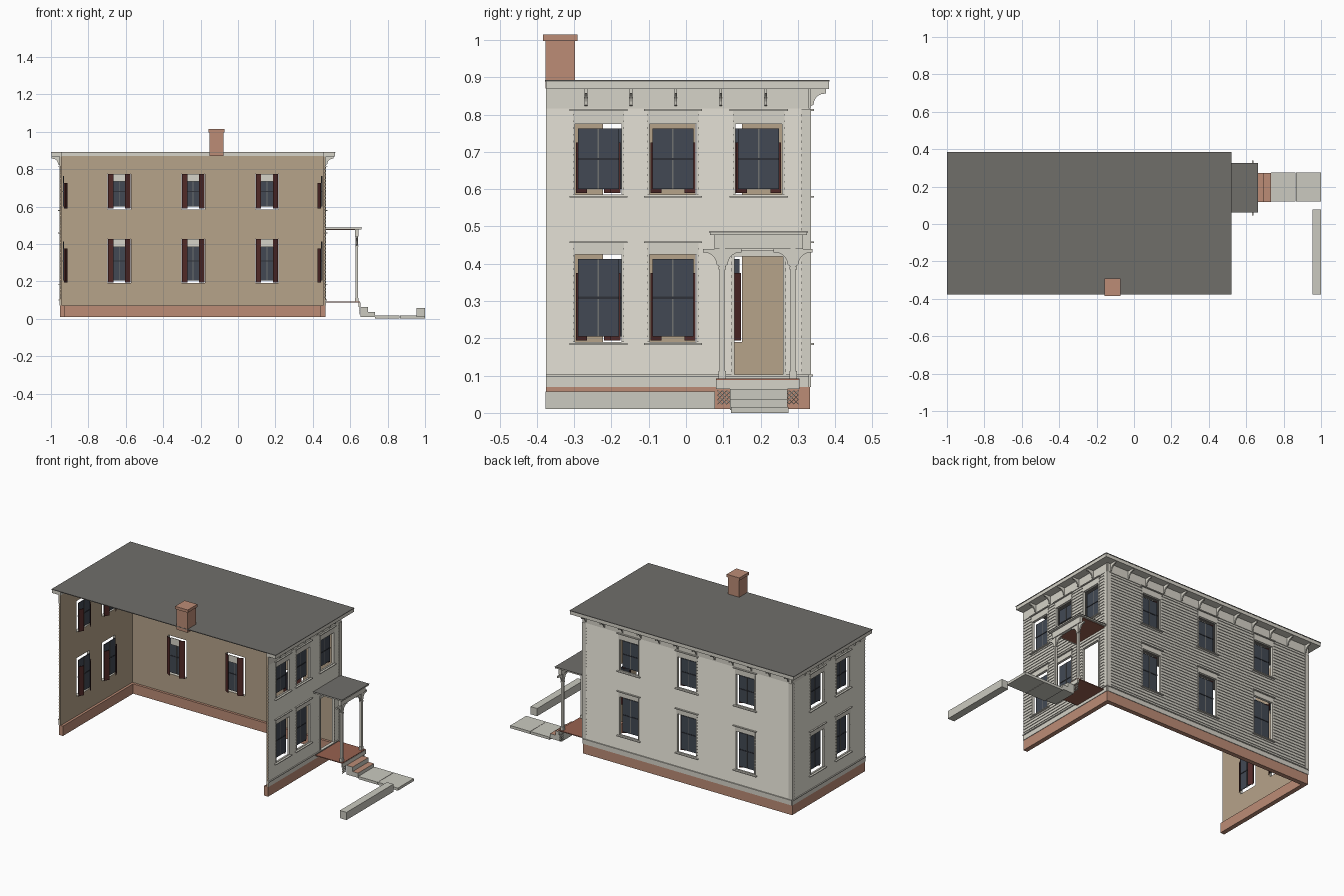
import bpy, bmesh, math
from mathutils import Vector

if "Cube" in bpy.data.objects:
    bpy.data.objects.remove(bpy.data.objects["Cube"])


def material(name, r, g, b):
    m = bpy.data.materials.new(name)
    lin = [((c / 255 + 0.055) / 1.055) ** 2.4 for c in (r, g, b)]
    m.diffuse_color = (*lin, 1)
    m.use_nodes = True
    m.node_tree.nodes["Principled BSDF"].inputs["Base Color"].default_value = m.diffuse_color
    return m


GREY = material("warm_grey_paint", 214, 211, 200)
TAN = material("tan_plaster", 182, 163, 138)
ROOF = material("dark_roof", 112, 110, 106)
BRICK = material("brick", 188, 140, 118)
GLASS = material("blue_grey_glass", 66, 73, 84)
RED = material("dark_red", 82, 42, 40)
BAR = material("sash_bar_grey", 112, 113, 112)
RAIL = material("dark_sash_rail", 46, 49, 56)
STONE = material("pale_stone", 203, 202, 192)
DECK = material("brown_porch_boards", 152, 97, 80)


# Each frame maps (along, outward, up) to world space
def world(u, w, z):
    return (u, w, z)


def right_side(u, w, z):
    return (0.465 + w, u, z)


def left_side(u, w, z):
    return (-0.95 - w, u, z)


def back_side(u, w, z):
    return (u, 0.33 + w, z)


def prism(points, t0, t1, f):
    """Extrude a (w, z) profile along u from t0 to t1."""
    return ([f(t0, w, z) for w, z in points], [f(t1, w, z) for w, z in points])


def box(u0, u1, w0, w1, z0, z1, f=world):
    return prism([(w0, z0), (w1, z0), (w1, z1), (w0, z1)], u0, u1, f)


def build(name, parts, *mats, rule=None):
    bm = bmesh.new()
    for a, b in parts:
        va, vb = [bm.verts.new(p) for p in a], [bm.verts.new(p) for p in b]
        bm.faces.new(va)
        bm.faces.new(vb[::-1])
        n = len(va)
        for i in range(n):
            j = (i + 1) % n
            bm.faces.new((va[i], vb[i], vb[j], va[j]))
    bmesh.ops.recalc_face_normals(bm, faces=bm.faces)
    bm.normal_update()
    if rule:
        for face in bm.faces:
            face.material_index = rule(face.normal)
    me = bpy.data.meshes.new(name)
    bm.to_mesh(me)
    bm.free()
    for m in mats:
        me.materials.append(m)
    ob = bpy.data.objects.new(name, me)
    bpy.context.collection.objects.link(ob)
    return ob


# Clapboard wall section: flat inside, stepped boards outside
PITCH, BOARDS = 0.018, 40
siding = [(-0.01, 0.07), (0, 0.07), (0, 0.10)]
for i in range(BOARDS):
    z = 0.10 + i * PITCH
    siding += [(0.004, z), (0, z + PITCH)]
siding += [(0, 0.87), (-0.01, 0.87)]

# Eave bracket section with a concave underside
bracket = [(0, 0.868), (0.046, 0.868), (0.046, 0.856)]
for i in range(6):
    a = math.radians(90 * i / 5)
    bracket.append((0.042 - 0.03 * math.sin(a), 0.826 + 0.03 * math.cos(a)))
bracket.append((0, 0.82))

UPPER, LOWER = (0.585, 0.775), (0.19, 0.425)
HALF = 0.0625


def house_wall(side, f, u0, u1, columns, inward, bracket_us, door=None):
    wins = [(c, *r) for c in columns for r in (UPPER, LOWER)
            if not (door and r == LOWER and door[0] < c < door[1])]
    wall = build(side + "_wall", [prism(siding, u0, u1, f)], GREY, TAN,
                 rule=lambda n: int(n.dot(inward) > 0.9 or n.y < -0.9))
    # Window and door openings
    holes = [box(c - HALF, c + HALF, -0.05, 0.05, b, t, f) for c, b, t in wins]
    if door:
        holes.append(box(door[0], door[1], -0.05, 0.05, 0.102, 0.42, f))
    cutter = build(side + "_opening_cutter", holes, GREY)
    cutter.hide_render = True
    mod = wall.modifiers.new("openings", 'BOOLEAN')
    mod.object, mod.operation, mod.solver = cutter, 'DIFFERENCE', 'EXACT'
    dg = bpy.context.evaluated_depsgraph_get()
    wall.data = bpy.data.meshes.new_from_object(wall.evaluated_get(dg))
    wall.modifiers.clear()
    bpy.data.objects.remove(cutter)

    casing, glass, bars, rails, shutters, blinds = [], [], [], [], [], []
    for c, b, t in wins:
        # Jambs, hood and sill
        for s in (-1, 1):
            a, d = sorted((c + s * HALF, c + s * (HALF + 0.006)))
            casing.append(box(a, d, -0.004, 0.005, b, t, f))
        hood = t + (0.035 if t == UPPER[1] else 0.030)
        casing.append(box(c - 0.0685, c + 0.0685, -0.004, 0.005, t, hood, f))
        casing.append(box(c - 0.078, c + 0.078, -0.004, 0.013, hood, hood + 0.005, f))
        casing.append(box(c - 0.078, c + 0.078, -0.004, 0.013, b - 0.008, b - 0.003, f))
        # Sash set just inside the opening
        g0, g1 = b + 0.015, t - 0.013
        mid = (g0 + g1) / 2
        glass.append(box(c - 0.055, c + 0.055, -0.019, -0.015, g0, g1, f))
        rails.append(box(c - 0.055, c + 0.055, -0.021, -0.013, mid - 0.003, mid + 0.003, f))
        bars.append(box(c - 0.002, c + 0.002, -0.0205, -0.0135, g0, g1, f))
        # Splayed inner shutters and blind
        top = t if side == "back" else t - 0.05
        for s in (-1, 1):
            leaf = [(0.060, -0.021), (0.060, -0.024), (0.031, -0.039), (0.031, -0.036)]
            shutters.append(([f(c + s * a, w, b + 0.004) for a, w in leaf],
                             [f(c + s * a, w, top) for a, w in leaf]))
        if side == "back":
            blinds.append(box(c - 0.034, c + 0.034, -0.030, -0.027, t - 0.042, t, f))
    build(side + "_window_casings", casing, GREY)
    build(side + "_window_glass", glass, GLASS)
    build(side + "_sash_bars", bars, BAR)
    build(side + "_meeting_rails", rails, RAIL)
    build(side + "_inner_shutters", shutters, RED)
    if blinds:
        build(side + "_blinds", blinds, GREY)

    # Frieze, base board, drip ledge and corner boards
    trim = [box(u0, u1, -0.004, 0.005, 0.816, 0.869, f),
            box(u0, u1, -0.004, 0.005, 0.07, 0.098, f),
            box(u0, u1, -0.004, 0.010, 0.098, 0.103, f),
            box(u1 - 0.02, u1 + 0.004, -0.004, 0.0055, 0.103, 0.815, f)]
    if side == "back":
        trim.append(box(u0 - 0.004, u0 + 0.02, -0.004, 0.0055, 0.103, 0.815, f))
    if door:
        trim += [box(d - 0.004, d + 0.004, -0.004, 0.006, 0.103, 0.42, f)
                 for d in (door[0] - 0.004, door[1] + 0.004)]
        trim.append(box(door[0] - 0.008, door[1] + 0.008, -0.004, 0.006, 0.42, 0.435, f))
    build(side + "_trim", trim, GREY)
    build(side + "_eave_brackets",
          [prism(bracket, u - 0.0035, u + 0.0035, f) for u in bracket_us], GREY)
    build(side + "_foundation", [box(u0, u1, -0.025, 0.002, 0.01, 0.07, f)], BRICK)


side_brackets = [-0.268 + 0.1205 * i for i in range(5)]
back_brackets = [-0.93 + 0.125 * i for i in range(12)]
house_wall("right", right_side, -0.375, 0.33, (-0.235, -0.035, 0.195),
           Vector((-1, 0, 0)), side_brackets, door=(0.13, 0.26))
house_wall("left", left_side, -0.375, 0.33, (-0.16, 0.088),
           Vector((1, 0, 0)), side_brackets)
house_wall("back", back_side, -0.95, 0.465, (-0.635, -0.24, 0.155),
           Vector((0, -1, 0)), back_brackets)

# Eaves on the three walled sides, open towards the front
build("eaves_cornice", [box(-0.998, -0.94, -0.376, 0.383, 0.868, 0.888),
                        box(0.455, 0.518, -0.376, 0.383, 0.868, 0.888),
                        box(-0.94, 0.455, 0.32, 0.383, 0.868, 0.888)], GREY)
# Thin roof plate and chimney
build("roof_top", [box(-1.0, 0.52, -0.378, 0.385, 0.888, 0.892)], ROOF)
build("chimney", [box(-0.153, -0.077, -0.377, -0.297, 0.87, 1.0),
                  box(-0.158, -0.072, -0.384, -0.291, 0.997, 1.014)], BRICK)

# Porch roof, front beam and ceiling
build("porch_roof", [box(0.465, 0.662, 0.062, 0.327, 0.484, 0.487)], ROOF)
build("porch_cornice", [box(0.465, 0.660, 0.064, 0.325, 0.477, 0.484)], GREY)
build("porch_beam", [box(0.626, 0.645, 0.076, 0.314, 0.44, 0.477)], GREY)
build("porch_ceiling", [box(0.468, 0.626, 0.076, 0.314, 0.474, 0.477)], DECK)

# Posts with base, capital and curved brackets
posts, arms = [], []
curve = [(0, 0.44), (0.045, 0.44), (0.045, 0.43)]
for i in range(6):
    a = math.radians(90 * i / 5)
    curve.append((0.04 - 0.032 * math.sin(a), 0.398 + 0.032 * math.cos(a)))
curve.append((0, 0.392))
for y in (0.097, 0.287):
    posts += [box(0.628, 0.642, y - 0.007, y + 0.007, 0.09, 0.44),
              box(0.626, 0.644, y - 0.010, y + 0.010, 0.09, 0.112),
              box(0.626, 0.644, y - 0.010, y + 0.010, 0.385, 0.392)]
    for s in (-1, 1):
        arms.append(prism(curve, 0.631, 0.639,
                          lambda u, w, z, y=y, s=s: (u, y + s * (0.007 + w), z)))
build("porch_posts", posts, GREY)
build("porch_post_brackets", arms, GREY)

# Porch deck
build("porch_deck", [box(0.465, 0.652, 0.08, 0.305, 0.087, 0.092)], DECK)
build("porch_deck_fascia", [box(0.645, 0.654, 0.08, 0.305, 0.064, 0.088)], GREY)

# Diagonal lattice panels below the deck
slats = []
for y0 in (0.085, 0.265):
    for k in range(-2, 3):
        for s in (1, -1):
            lo, hi = max(0, k * 0.012), min(0.036, 0.036 + k * 0.012)
            (a, za), (b, zb) = (lo, lo - k * 0.012), (hi, hi - k * 0.012)
            if s < 0:
                a, b = 0.036 - a, 0.036 - b
            slats.append(prism([(y0 + a, 0.022 + za), (y0 + a, 0.0255 + za),
                                (y0 + b, 0.0255 + zb), (y0 + b, 0.022 + zb)],
                               0.646, 0.649, world))
build("porch_lattice", slats, GREY)

# Steps with brick treads, path slabs and street curb
build("steps", [box(0.654, 0.695, 0.118, 0.272, 0.008, 0.064),
                box(0.695, 0.732, 0.118, 0.272, 0.008, 0.037)], STONE, BRICK,
      rule=lambda n: int(n.z > 0.5))
build("path_slabs", [box(0.732, 0.863, 0.12, 0.275, 0.0, 0.016),
                     box(0.865, 1.0, 0.12, 0.275, 0.0, 0.016)], STONE)
build("street_curb", [box(0.955, 1.0, -0.377, 0.078, 0.01, 0.057)], STONE)
